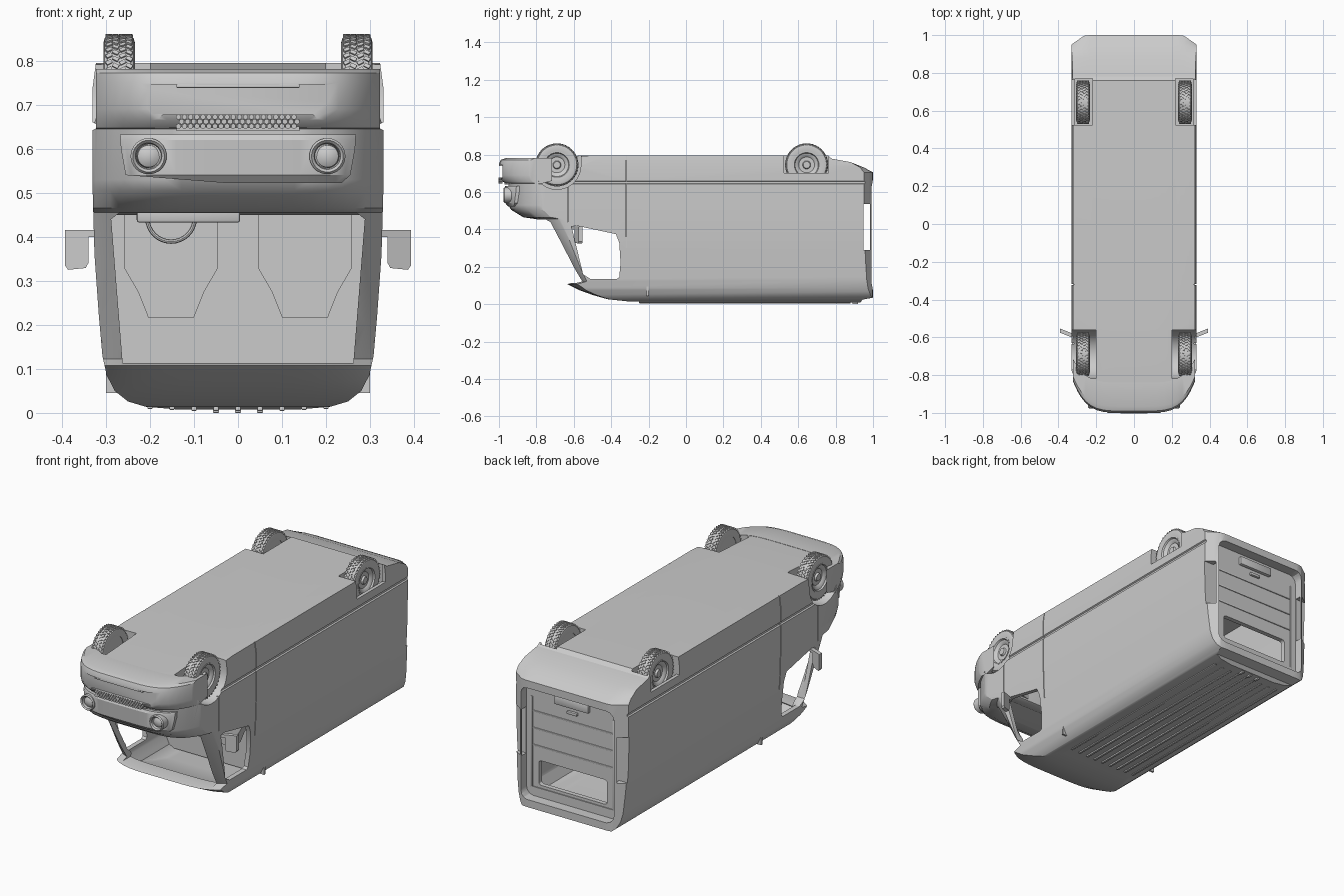
import bpy, bmesh
from math import pi, sin, cos, radians
from mathutils import Matrix, Vector

if "Cube" in bpy.data.objects:
    bpy.data.objects.remove(bpy.data.objects["Cube"])


def finish(name, bm):
    bmesh.ops.recalc_face_normals(bm, faces=bm.faces)
    me = bpy.data.meshes.new(name)
    bm.to_mesh(me)
    bm.free()
    ob = bpy.data.objects.new(name, me)
    bpy.context.collection.objects.link(ob)
    return ob


def bow(x, y):
    """Curve the nose and the rear corners back in plan."""
    if y < -0.35:
        return y + 0.16 * (abs(x) / 0.32) ** 5 * (-0.35 - y) / 0.65
    if y > 0.92:
        return y - max(0, abs(x) - 0.26) * 0.7 * (y - 0.92) / 0.08
    return y


def slab(name, prof, half, steps=24):
    """(y, z) profile swept across x, bowed in plan."""
    bm = bmesh.new()
    rows = []
    for i in range(steps + 1):
        x = half * sin((i / steps - 0.5) * pi)
        rows.append([bm.verts.new((x, bow(x, y), z)) for y, z in prof])
    n = len(prof)
    for a, b in zip(rows, rows[1:]):
        for j in range(n):
            k = (j + 1) % n
            bm.faces.new((a[j], a[k], b[k], b[j]))
    bmesh.ops.triangulate(bm, faces=bm.faces)
    bm.faces.new(rows[0])
    bm.faces.new(rows[-1])
    return finish(name, bm)


def prism(name, pts, axis, a, b):
    """Flat outline pushed along one axis."""
    put = {'x': lambda u, v, t: (t, u, v), 'y': lambda u, v, t: (u, t, v)}[axis]
    bm = bmesh.new()
    r = [[bm.verts.new(put(u, v, t)) for u, v in pts] for t in (a, b)]
    n = len(pts)
    for j in range(n):
        k = (j + 1) % n
        bm.faces.new((r[0][j], r[0][k], r[1][k], r[1][j]))
    bm.faces.new(r[0])
    bm.faces.new(r[1])
    return finish(name, bm)


def mirrored(half):
    return half + [(-x, z) for x, z in reversed(half) if x > 0]


def box(name, x, y, z, bevel=0):
    bm = bmesh.new()
    bmesh.ops.create_cube(bm, size=1)
    for v in bm.verts:
        v.co = Vector([(r[0] + r[1]) / 2 + c * (r[1] - r[0]) for c, r in zip(v.co, (x, y, z))])
    if bevel:
        bmesh.ops.bevel(bm, geom=bm.edges[:], offset=bevel, segments=2, affect='EDGES', profile=0.5)
    return finish(name, bm)


def rounded(w, z0, z1, r):
    pts = []
    for cx, cz, s in ((w - r, z1 - r, 0), (r - w, z1 - r, 90), (r - w, z0 + r, 180), (w - r, z0 + r, 270)):
        pts += [(cx + r * cos(radians(s + a)), cz + r * sin(radians(s + a))) for a in (0, 30, 60, 90)]
    return pts


def lathe(name, prof, centre, axis='x', seg=48):
    """(radius, offset) profile spun about x or y; closed ring profile."""
    bm = bmesh.new()
    rings = []
    for i in range(seg):
        t = 2 * pi * i / seg
        rings.append([bm.verts.new(Vector(centre) + Vector((o, r * cos(t), r * sin(t)) if axis == 'x'
                      else (r * cos(t), o, r * sin(t)))) for r, o in prof])
    n = len(prof)
    for i in range(seg):
        a, b = rings[i], rings[(i + 1) % seg]
        for j in range(n):
            k = (j + 1) % n
            bm.faces.new((a[j], a[k], b[k], b[j]))
    bmesh.ops.remove_doubles(bm, verts=bm.verts, dist=1e-6)
    return finish(name, bm)


def boolean(ob, tool, op='DIFFERENCE'):
    m = ob.modifiers.new('bool', 'BOOLEAN')
    m.object, m.operation, m.solver = tool, op, 'EXACT'
    bpy.context.view_layer.objects.active = ob
    bpy.ops.object.modifier_apply(modifier=m.name)
    bpy.data.objects.remove(tool)


# body shell: side profile crossed with the front section (van lies on its roof)
body = slab('van_body', [(-.635, .108), (-.57, .075), (-.5, .05), (-.42, .027), (-.3, .014), (.93, .008),
            (.945, .025), (1, .035), (1, .705), (.95, .732), (.88, .76), (.78, .778), (.76, .795), (-.56, .795),
            (-.83, .78), (-.95, .775), (-.95, .53), (-.935, .505), (-.87, .465), (-.8, .455), (-.72, .34),
            (-.63, .2), (-.575, .122)], .335)
boolean(body, prism('section', mirrored([(0, .005), (.14, .008), (.21, .014), (.25, .026), (.28, .05), (.298, .085),
        (.308, .13), (.316, .22), (.326, .36), (.33, .5), (.33, .642), (.323, .646), (.323, .656), (.33, .66),
        (.33, .74), (.322, .8)]), 'y', -1.1, 1.1), 'INTERSECT')
# hollow interior
cavity = slab('cavity', [(-.55, .105), (-.45, .06), (-.3, .035), (.92, .03), (.92, .6), (-.6, .6),
              (-.6, .46), (-.75, .45), (-.68, .345), (-.59, .2), (-.53, .125)], .305)
boolean(cavity, prism('inner', mirrored([(0, .025), (.2, .03), (.255, .06), (.28, .11), (.295, .25), (.303, .4),
        (.303, .61)]), 'y', -1, 1), 'INTERSECT')
boolean(body, cavity)
# windscreen, side windows, rear recess, rear window, lamp openings
boolean(body, prism('screen', [(-.262, .113), (.262, .113), (.288, .44), (.27, .454), (-.27, .454), (-.288, .44)],
        'y', -1.1, -.47))
boolean(body, prism('side_glass', [(-.612, .415), (-.585, .42), (-.375, .375), (-.357, .33), (-.35, .22), (-.357, .145),
        (-.37, .135), (-.51, .135), (-.55, .16)], 'x', -.5, .5))
boolean(body, prism('recess', rounded(.272, .075, .665, .04), 'y', .945, 1.1))
boolean(body, prism('rear_glass', rounded(.2, .14, .27, .015), 'y', .85, 1.1))
boolean(body, box('lamp_hole', (-.5, .5), (.948, .983), (.29, .535)))
# wheel wells and panel seams on both sides
for s in (-1, 1):
    def span(a, b):
        return tuple(sorted((s * a, s * b)))
    arch = [(-.69 + .128 * cos(t), .742 + .128 * sin(t)) for t in [pi + pi * i / 20 for i in range(21)]]
    boolean(body, prism('arch', arch + [(-.562, .9), (-.818, .9)], 'x', *span(.2, .4)))
    boolean(body, box('well', span(.22, .312), (.525, .77), (.615, .9)))
    boolean(body, box('skirt_cut', span(.3, .4), (.525, .762), (.702, .9)))
    for y, z0, z1 in ((-.32, .3, .85), (-.632, .44, .63)):
        boolean(body, box('seam', span(.318, .4), (y - .002, y + .002), (z0, z1)))

# nose panel, bumper and grille
nose = slab('nose_panel', [(-.966, .632), (-.972, .62), (-.966, .54), (-.95, .522), (-.9, .522), (-.9, .632)], .28)
boolean(nose, prism('nose_cut', mirrored([(0, .52), (.235, .522), (.255, .54), (.266, .6), (.268, .64), (0, .64)])[:-1],
        'y', -1.1, -.7), 'INTERSECT')
bumper = slab('bumper', [(-.965, .781), (-.99, .772), (-1, .75), (-1, .69), (-.99, .665), (-.968, .647),
              (-.93, .642), (-.84, .66), (-.84, .781)], .322)
boolean(bumper, prism('bumper_recess', [(-.235, .745), (.235, .745), (.25, .73), (.24, .668), (.19, .66),
        (.17, .678), (-.17, .678), (-.19, .66), (-.24, .668), (-.25, .73)], 'y', -1.1, -.982))
box('bumper_trim', (-.14, .14), (-1, -.98), (.738, .746), .002)
box('grille_backing', (-.14, .14), (-.97, -.94), (.64, .68))
bm = bmesh.new()
for row in range(3):
    for i in range(20):
        x = -.135 + i * .0138 + (row % 2) * .0069
        bmesh.ops.create_cone(bm, segments=6, radius1=.0065, radius2=.0065, depth=.02, cap_ends=True,
                              matrix=Matrix.Translation((x, bow(x, -.992), .651 + row * .0105)) @ Matrix.Rotation(pi / 2, 4, 'X'))
finish('grille_cells', bm)

# wheels
for wname, wy in (('front', -.69), ('rear', .645)):
    for s in (-1, 1):
        c = (s * .27, wy, .745)
        lathe(wname + '_tyre', [(.07, -.032), (.095, -.036), (.106, -.033), (.111, -.026), (.111, .026),
              (.106, .033), (.095, .036), (.07, .032)], c)
        lathe(wname + '_rim', [(0, s * .024), (.018, s * .024), (.022, s * .014), (.042, s * .014), (.05, s * .022),
              (.062, s * .026), (.066, s * .034), (.073, s * .034), (.073, -s * .03), (0, -s * .03)], c)
        bm = bmesh.new()
        for i in range(40):
            for k, (ox, tilt) in enumerate(((-.023, .5), (-.008, -.5), (.008, .5), (.023, -.5))):
                m = (Matrix.Translation(c) @ Matrix.Rotation(2 * pi * (i + .5 * (k % 2)) / 40, 4, 'X')
                     @ Matrix.Translation((ox, 0, .111)) @ Matrix.Rotation(tilt, 4, 'Z')
                     @ Matrix.Diagonal((.014, .009, .008, 1)))
                bmesh.ops.create_cube(bm, size=1, matrix=m)
        finish(wname + '_tread', bm)

# headlights, mirrors, seats
for s in (-1, 1):
    hc = (s * .203, -.952, .583)
    lathe('headlight_ring', [(.04, .02), (.041, -.018), (.036, -.024), (.03, -.018), (.027, .0), (.027, .02)], hc, 'y', 32)
    lathe('headlight_lens', [(0, -.016), (.015, -.014), (.025, -.008), (.028, .01), (0, .01)], hc, 'y', 32)
    m = prism('mirror', [(s * x, z) for x, z in ((.315, .415), (.393, .415), (.393, .335), (.386, .325), (.346, .329),
              (.34, .34), (.34, .4), (.315, .4))], 'y', -.011, .011)
    for v in m.data.vertices:
        v.co.y += -.585 + (abs(v.co.x) - .34) * .4
    sx = s * .152
    back = [(.107, .6), (.107, .33), (.075, .275), (.052, .217)]
    prism('seat_back', [(sx + x, z) for x, z in back + [(-x, z) for x, z in reversed(back)]], 'y', -.34, -.27)
    box('seat_cushion', (sx - .107, sx + .107), (-.53, -.3), (.47, .56), .015)
box('partition', (-.3, .3), (-.21, -.2), (.045, .6))
# dashboard and steering wheel
box('instrument_cover', (-.23, .005), (-.7, -.61), (.432, .47), .006)
box('dashboard', (-.29, .29), (-.66, -.595), (.45, .6), .008)
lathe('steering_wheel', [(.054 + .005 * cos(t), .005 * sin(t)) for t in [i * pi / 4 for i in range(8)]],
      (-.152, -.615, .443), 'y', 32)

# rear door details
for z in (.34, .43, .52):
    box('door_rib', (-.235, .235), (.94, .949), (z, z + .008), .002)
prism('rear_door_rim', rounded(.245, .1, .125, .01), 'y', .94, .95)
box('plate_holder', (-.1, .1), (.94, .962), (.6, .645), .005)
box('door_handle', (-.03, .03), (.94, .957), (.565, .58), .003)
for s in (-1, 1):
    box('door_side_rim', (s * .24 - .005, s * .24 + .005), (.94, .95), (.11, .6), .002)
# roof ribs and marker lights
for i in range(9):
    x = (i - 4) * .05
    z = .0075 + max(0, abs(x) - .1) * .045
    box('roof_rib', (x - .006, x + .006), (-.25, .88), (z - .003, z + .006), .002)
for x in (-.05, 0, .05):
    box('marker_light', (x - .007, x + .007), (.89, .92), (0, .012), .002)

# shading
for ob in bpy.data.objects:
    ob.select_set(ob.type == 'MESH')
bpy.context.view_layer.objects.active = body
bpy.ops.object.shade_smooth_by_angle(angle=radians(30))
